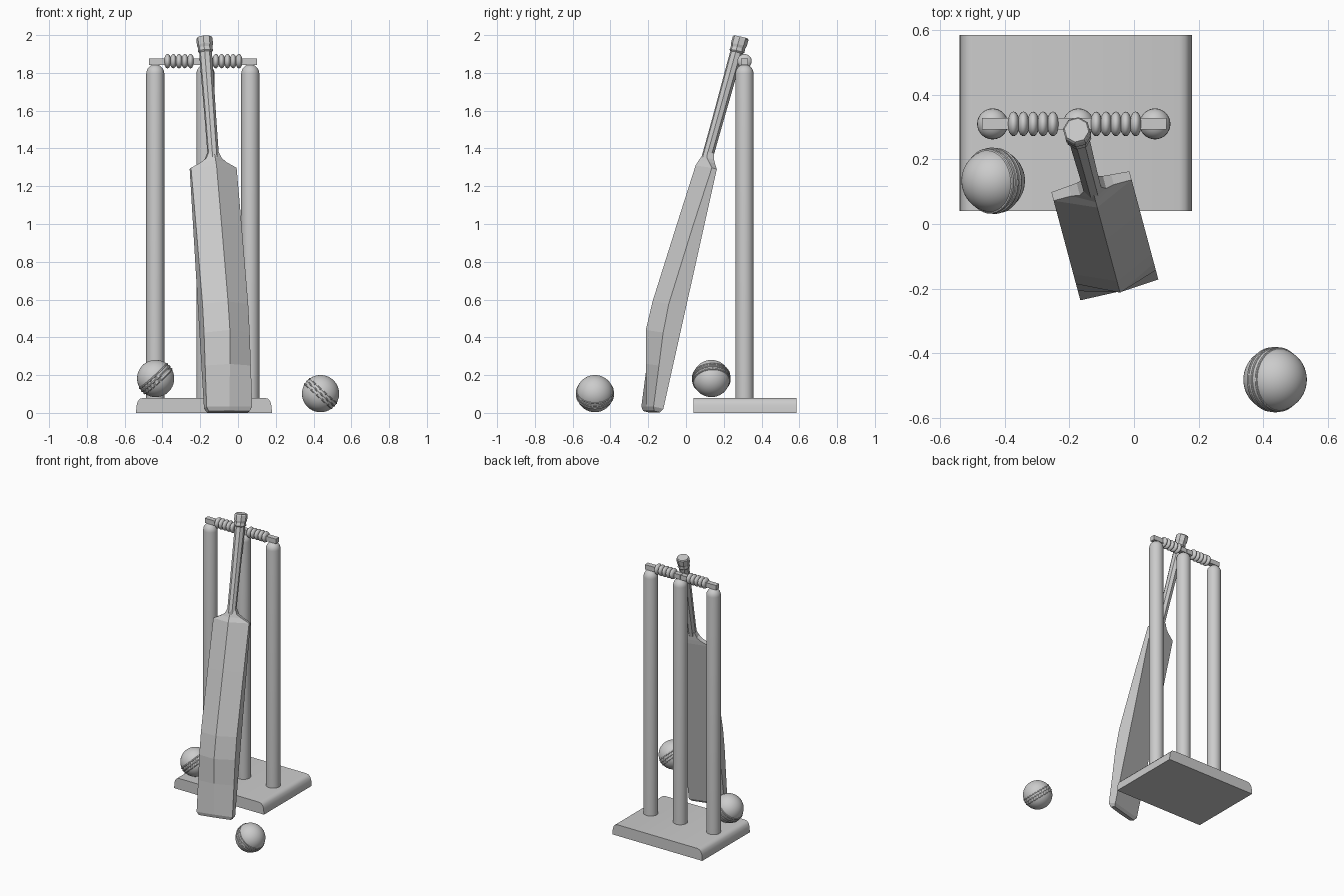
import bpy, bmesh, math
from mathutils import Matrix, Vector

if "Cube" in bpy.data.objects:
    bpy.data.objects.remove(bpy.data.objects["Cube"])


def make(name, bm, smooth=True):
    bmesh.ops.recalc_face_normals(bm, faces=bm.faces)
    me = bpy.data.meshes.new(name)
    bm.to_mesh(me)
    bm.free()
    ob = bpy.data.objects.new(name, me)
    bpy.context.collection.objects.link(ob)
    if smooth:
        bpy.ops.object.select_all(action='DESELECT')
        ob.select_set(True)
        bpy.context.view_layer.objects.active = ob
        bpy.ops.object.shade_smooth_by_angle(angle=math.radians(40))
    return ob


def loft(rings, bm=None):
    """Skin a list of equal-length point rings and cap both ends."""
    bm = bm or bmesh.new()
    vs = [[bm.verts.new(p) for p in r] for r in rings]
    n = len(rings[0])
    for a, b in zip(vs, vs[1:]):
        for i in range(n):
            j = (i + 1) % n
            bm.faces.new((a[i], a[j], b[j], b[i]))
    bm.faces.new(vs[0][::-1])
    bm.faces.new(vs[-1])
    return bm


def circle(r, z, n, y=0.0, phase=0.0):
    return [(r * math.cos(phase + 2 * math.pi * i / n),
             y + r * math.sin(phase + 2 * math.pi * i / n), z) for i in range(n)]


# Base block with rounded ends
half = [(0.36, 0.0), (0.357, 0.04), (0.35, 0.062), (0.338, 0.075), (0.32, 0.08)]
outline = half + [(-x, z) for x, z in reversed(half)]
make("base", loft([[(x - 0.18, y, z) for x, z in outline] for y in (0.04, 0.585)]))

# Three stumps with domed tops
STUMP_Y = 0.31
for name, x in (("left", -0.438), ("middle", -0.172), ("right", 0.065)):
    prof = [(0.048, 0.07), (0.048, 1.795)]
    for k in range(1, 7):
        a = math.radians(14 * k)
        prof.append((0.048 * math.cos(a), 1.795 + 0.05 * math.sin(a)))
    ob = make(name + "_stump", loft([circle(r, z, 28) for r, z in prof]))
    ob.location = (x, STUMP_Y, 0)

# Two bails: square spindle with five rounded beads each
for name, x0, x1, bx in (("left", -0.47, -0.187, -0.312), ("right", -0.183, 0.10, -0.056)):
    bm = bmesh.new()
    m = Matrix.Translation(((x0 + x1) / 2, STUMP_Y, 1.86)) @ Matrix.Diagonal((x1 - x0, 0.036, 0.034, 1))
    bmesh.ops.create_cube(bm, size=1, matrix=m)
    for k in range(-2, 3):
        m = (Matrix.Translation((bx + 0.0305 * k, STUMP_Y, 1.862))
             @ Matrix.Diagonal((0.0185, 0.038, 0.038, 1)) @ Matrix.Rotation(math.pi / 2, 4, 'Y'))
        bmesh.ops.create_uvsphere(bm, u_segments=20, v_segments=12, radius=1, matrix=m)
    make(name + "_bail", bm)

# Bat placement: leaning back towards the middle stump
LEAN = (Matrix.Translation((-0.058, -0.157, 0.0)) @ Matrix.Rotation(math.radians(15), 4, 'Z')
        @ Matrix.Rotation(math.radians(-13), 4, 'X'))

# Bat blade: (height, half width, back inset, edge depth, spine depth)
stations = [(0.0, 0.112, 0.010, 0.044, 0.048), (0.022, 0.125, 0, 0.055, 0.06),
            (0.24, 0.125, 0, 0.075, 0.113), (0.415, 0.125, 0, 0.092, 0.155),
            (0.57, 0.125, 0, 0.096, 0.153), (1.0, 0.125, 0, 0.06, 0.115),
            (1.325, 0.125, 0, 0.028, 0.085), (1.355, 0.068, 0.002, 0.035, 0.074),
            (1.375, 0.042, 0.004, 0.045, 0.065), (1.41, 0.026, 0.008, 0.044, 0.055)]
blade = make("bat_blade", loft([[(-w, -b, z), (w, -b, z), (w, -e, z), (0, -s, z), (-w, -e, z)]
                                for z, w, b, e, s in stations]), smooth=False)
blade.matrix_world = LEAN

# Bat handle: octagonal, flaring into an end cap (height, offset, radius)
grip = [(1.33, -0.035, 0.030), (1.60, -0.020, 0.031), (1.90, -0.004, 0.034), (1.958, -0.001, 0.034),
        (1.966, 0.0, 0.041), (1.985, 0.001, 0.038), (2.0, 0.002, 0.043), (2.036, 0.004, 0.043),
        (2.043, 0.004, 0.038)]
handle = make("bat_handle", loft([circle(r, z, 8, y, math.pi / 8) for z, y, r in grip]), smooth=False)
handle.matrix_world = LEAN

# Balls with three raised seam rings
def ball(name, loc, axis, R=0.0985, t=0.006):
    bm = bmesh.new()
    bmesh.ops.create_uvsphere(bm, u_segments=40, v_segments=24, radius=R)
    for h in (-0.018, 0.0, 0.018):
        major = math.sqrt(R * R - h * h) - 0.002
        rings = []
        for i in range(48):
            a = 2 * math.pi * i / 48
            rings.append([bm.verts.new(((major + t * math.cos(b)) * math.cos(a),
                                        (major + t * math.cos(b)) * math.sin(a), h + t * math.sin(b)))
                          for b in (k * math.pi / 4 for k in range(8))])
        for i in range(48):
            p, q = rings[i], rings[(i + 1) % 48]
            for k in range(8):
                bm.faces.new((p[k], q[k], q[(k + 1) % 8], p[(k + 1) % 8]))
    ob = make(name, bm)
    ob.matrix_world = Matrix.Translation(loc) @ Vector(axis).to_track_quat('Z', 'Y').to_matrix().to_4x4()


ball("ball_on_base", (-0.436, 0.134, 0.182), (1, 0.1, -1.1), t=0.0065)
ball("ball_on_ground", (0.437, -0.482, 0.102), (1, 0, 1.1), t=0.005)
